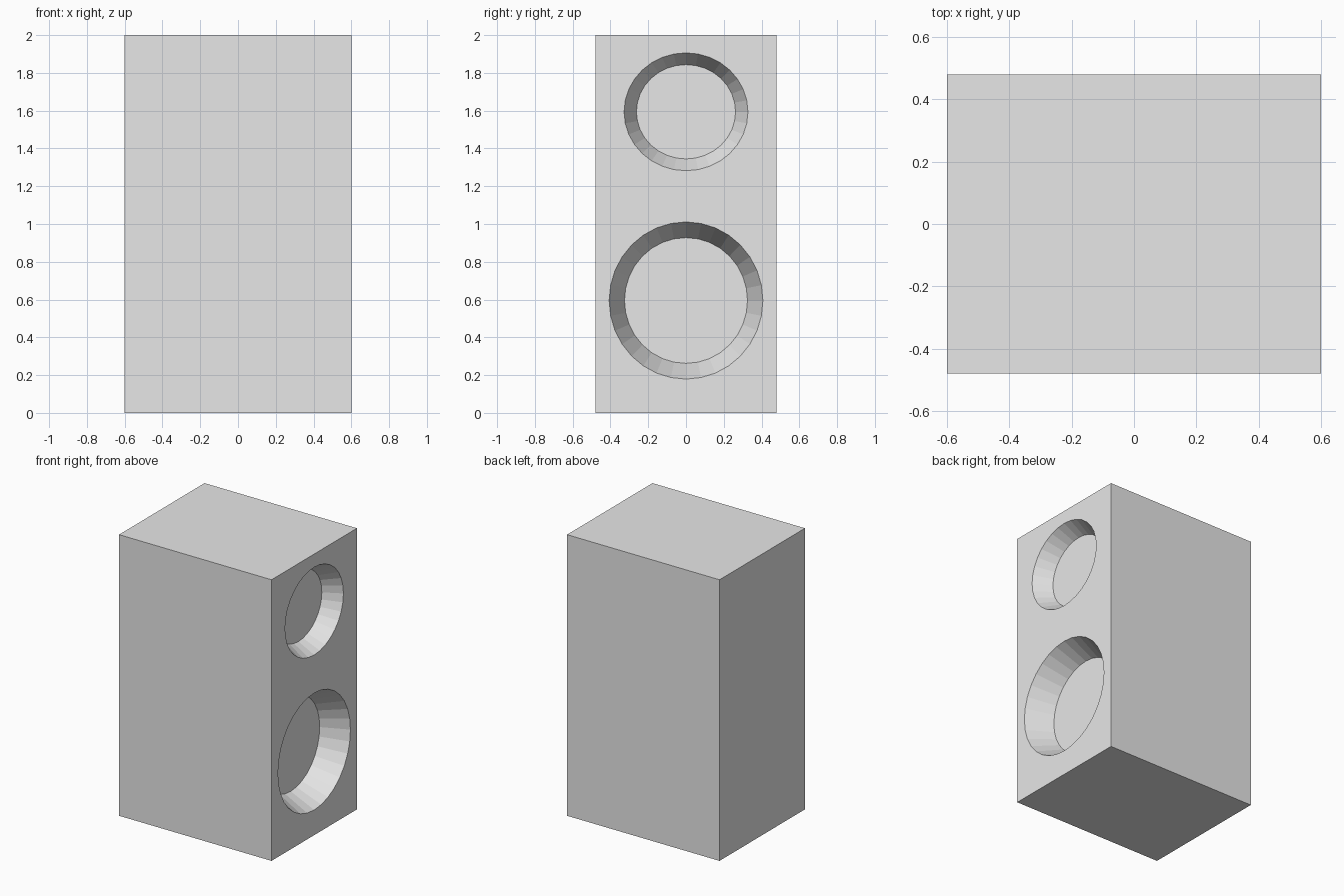
import bpy
import bmesh
from math import radians
from mathutils import Matrix

cube = bpy.data.objects.get("Cube")
if cube:
    bpy.data.objects.remove(cube, do_unlink=True)

WIDTH, DEPTH, HEIGHT = 1.2, 0.96, 2.0
OVERSHOOT = 0.1   # how far each cutter sticks out of the cabinet
TAPER = 0.8       # floor size of a recess relative to its rim

grey = bpy.data.materials.new("light_grey")
grey.use_nodes = True
grey.diffuse_color = (0.8, 0.8, 0.8, 1)
grey.node_tree.nodes["Principled BSDF"].inputs["Base Color"].default_value = (0.8, 0.8, 0.8, 1)


def make_object(name, bm):
    mesh = bpy.data.meshes.new(name)
    bm.to_mesh(mesh)
    bm.free()
    mesh.materials.append(grey)
    obj = bpy.data.objects.new(name, mesh)
    bpy.context.collection.objects.link(obj)
    return obj


def recess_cutter(name, z, half_y, half_z, depth):
    """Tapered elliptical plug that enters the +x side."""
    length = depth + OVERSHOOT
    outer = 1 + (1 - TAPER) * OVERSHOOT / depth
    bm = bmesh.new()
    bmesh.ops.create_cone(
        bm, cap_ends=True, segments=32, radius1=TAPER, radius2=outer, depth=length,
        matrix=Matrix.Translation((WIDTH / 2 - depth + length / 2, 0, z))
        @ Matrix.Diagonal((1, half_y, half_z, 1))
        @ Matrix.Rotation(radians(90), 4, "Y"))
    return make_object(name, bm)


# Cabinet box
bm = bmesh.new()
bmesh.ops.create_cube(bm, size=1, matrix=Matrix.Translation((0, 0, HEIGHT / 2))
                      @ Matrix.Diagonal((WIDTH, DEPTH, HEIGHT, 1)))
cabinet = make_object("cabinet", bm)

# Upper and lower recesses cut into the side
cutters = [
    recess_cutter("upper_recess_cutter", 1.594, 0.328, 0.312, 0.124),
    recess_cutter("lower_recess_cutter", 0.595, 0.407, 0.416, 0.185),
]
bpy.context.view_layer.objects.active = cabinet
for cutter in cutters:
    cut = cabinet.modifiers.new(cutter.name, "BOOLEAN")
    cut.operation = "DIFFERENCE"
    cut.solver = "EXACT"
    cut.object = cutter
    bpy.ops.object.modifier_apply(modifier=cut.name)
    bpy.data.objects.remove(cutter, do_unlink=True)
